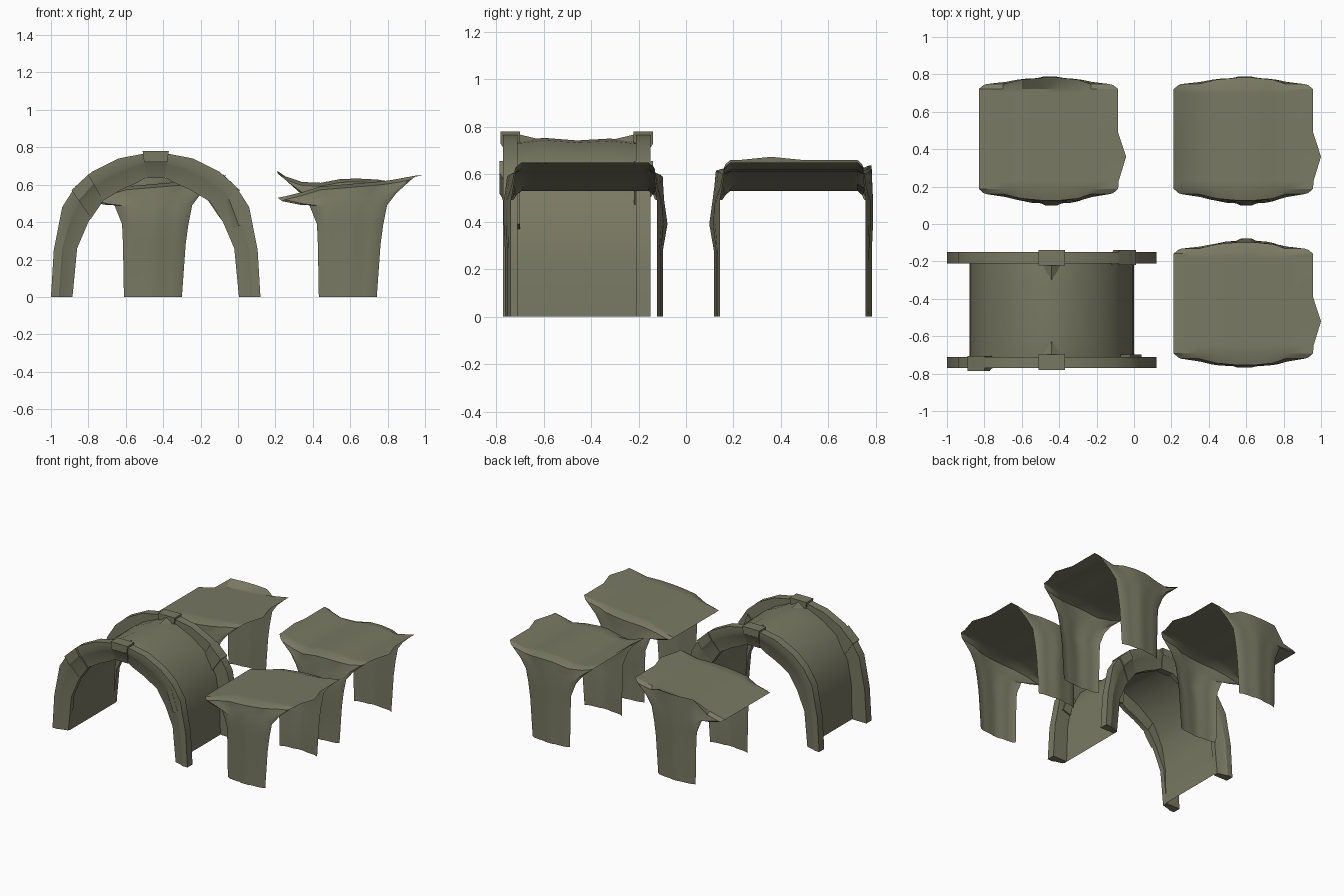
import bpy, bmesh
from mathutils import Vector

if "Cube" in bpy.data.objects:
    bpy.data.objects.remove(bpy.data.objects["Cube"])

stone = bpy.data.materials.new("olive_grey_stone")
stone.diffuse_color = (0.19, 0.19, 0.125, 1)
stone.use_nodes = True
stone.node_tree.nodes["Principled BSDF"].inputs["Base Color"].default_value = stone.diffuse_color


def make(name, bm, angle=0.5):
    bmesh.ops.recalc_face_normals(bm, faces=bm.faces)
    me = bpy.data.meshes.new(name)
    bm.to_mesh(me)
    bm.free()
    ob = bpy.data.objects.new(name, me)
    bpy.context.collection.objects.link(ob)
    me.materials.append(stone)
    bpy.ops.object.select_all(action='DESELECT')
    ob.select_set(True)
    bpy.context.view_layer.objects.active = ob
    bpy.ops.object.shade_smooth_by_angle(angle=angle)
    return ob


def loft(bm, rows, closed=False):
    """Skin a list of equally long point rows; closed tubes get end caps."""
    vs = [[bm.verts.new(p) for p in r] for r in rows]
    n = len(rows[0])
    for a, b in zip(vs, vs[1:]):
        for i in range(n if closed else n - 1):
            j = (i + 1) % n
            bm.faces.new((a[i], a[j], b[j], b[i]))
    if closed:
        bm.faces.new(vs[0])
        bm.faces.new(vs[-1])


def interp(table, x):
    for (x0, z0), (x1, z1) in zip(table, table[1:]):
        if x <= x1:
            return z0 + (z1 - z0) * (x - x0) / (x1 - x0)
    return table[-1][1]


# ---------- vaulted arch ----------
CX = -0.44
OUTER = [(.56, 0), (.545, .25), (.50, .48), (.43, .59), (.34, .67), (.20, .74), (.07, .765)]
INNER = [(.445, 0), (.42, .26), (.36, .40), (.29, .51), (.18, .575), (.10, .61), (.05, .64)]
SHELL = [(.44, 0), (.435, .26), (.405, .43), (.32, .585), (.20, .68), (.08, .735), (0, .745)]


def both(pts):
    return [(-x, z) for x, z in pts] + [(x, z) for x, z in reversed(pts) if x > 0]


def arch_strip(name, yc, out, outer, inner, half):
    """Moulded rib: narrow outer band, then a face sloping in towards the vault."""
    section = [(0, -1), (0, 1), (.36, 1), (.46, .75), (1, .2), (1, -1)]
    rows = []
    for o, i in zip(outer, inner):
        o, i = Vector(o), Vector(i)
        rows.append([(CX + p.x, yc + out * s * half, p.y)
                     for t, s in section for p in [o.lerp(i, t)]])
    bm = bmesh.new()
    loft(bm, rows, True)
    return make(name, bm)


O, I = both(OUTER), both(INNER)
for label, yc, out in (("front", -.74, -1), ("back", -.18, 1)):
    arch_strip(label + "_arch_rib", yc, out, O, I, .03)
    arch_strip(label + "_keystone", yc, out, [(-.07, .78), (.07, .78)],
               [(-.05, .635), (.05, .635)], .041)
    # pointed spur running from the keystone onto the vault
    bm = bmesh.new()
    y0 = yc - out * .035
    a, b, c, t = [bm.verts.new(p) for p in ((CX - .05, y0, .735), (CX, y0, .768),
                                            (CX + .05, y0, .735), (CX, yc - out * .13, .745))]
    bm.faces.new((a, b, t))
    bm.faces.new((b, c, t))
    make(label + "_keystone_spur", bm, 0.1)
# shoulder stones
SO, SI = [(-.45, .57), (-.36, .655)], [(-.345, .42), (-.28, .515)]
arch_strip("front_left_stone", -.745, -1, SO, SI, .04)
arch_strip("back_right_stone", -.18, 1, [(-x, z) for x, z in SO], [(-x, z) for x, z in SI], .04)
arch_strip("front_right_stone", -.735, -1, [(.42, .56), (.48, .39)], [(.34, .46), (.385, .36)], .036)

# vault skin between the ribs
bm = bmesh.new()
loft(bm, [[(CX + x, y, z + (dz if z > .6 else 0)) for x, z in both(SHELL)]
          for y, dz in ((-.74, -.01), (-.6, .008), (-.46, -.003), (-.32, .005), (-.18, -.01))])
make("vault_shell", bm)

# ---------- flared platforms ----------
SLOPED = [(-.38, .53), (-.28, .55), (-.16, .59), (.20, .62), (.365, .65)]
SADDLE = [(-.38, .66), (-.26, .615), (-.14, .61), (-.02, .635), (.14, .63), (.21, .615), (.365, .65)]
XS = [-.38, -.34, -.25, -.15, -.04, .05, .15, .22, .32, .365]
YS = [-.29, -.262, -.22, -.09, .04, .16, .25, .272, .298]


def platform(name, ox, oy, heights, flip, back_lip=0.0):
    f = -1 if flip else 1

    def top(x, y):
        """Deck point with chamfered corners, side bump and pillar lips."""
        z = interp(heights, x)
        s = 1 if y > 0 else -1
        if y in (YS[0], YS[-1]):
            z -= .018
            if abs(x) < .2:
                y += s * (.034 if abs(x) < .1 else .024)
                if s > 0 and back_lip:
                    z = back_lip
            elif x in (XS[0], XS[-1]):
                x += .025 if x < 0 else -.025
                y -= s * .006
        elif x == XS[-1]:
            x += {-.09: .043, -.22: .003}.get(y, 0)
        if heights is SADDLE and x == XS[0] and y == -.09:
            z += .013
        return (ox + x, oy + y, z)

    bm = bmesh.new()
    loft(bm, [[top(x, y) for x in XS] for y in YS])
    make(name + "_deck", bm)

    # pillar sheets: left, right, edge depth, middle depth, height
    rows = [(-.16, .15, .307, .333, 0), (-.165, .17, .307, .333, .28),
            (-.17, .185, .307, .338, .39), (-.21, .205, .307, .338, .49)]
    ts = [0, .08, .2, .35, .42, .58, .66, .8, .92, 1]
    bulge = [0, .45, .65, .72, 1, 1, .72, .65, .45, 0]
    shift = [.02, .02, .01, 0, 0, 0, 0, -.01, -.02, -.02]
    for label, s in (("front", -1), ("back", 1)):
        pts = []
        for l, r, e, m, z in rows:
            if s * f < 0 and z == .39:
                m = .352
            pts.append([(ox + l + (r - l) * t, oy + s * (e + (m - e) * b), z)
                        for t, b in zip(ts, bulge)])
        # last ring meets the deck edge
        rim = [top(x, YS[0] if s < 0 else YS[-1]) for x in XS]
        mid = [tuple(Vector(a).lerp(Vector(b), .5) + Vector((k, 0, -.008)))
               for a, b, k in zip(pts[-1], rim, shift)]
        bm = bmesh.new()
        loft(bm, pts + [mid, rim])
        make(name + "_" + label + "_pillar", bm)


platform("back_left", -.45, .45, SLOPED, False, .637)
platform("back_right", .592, .45, SADDLE, False)
platform("front_right", .592, -.43, SLOPED, True)
